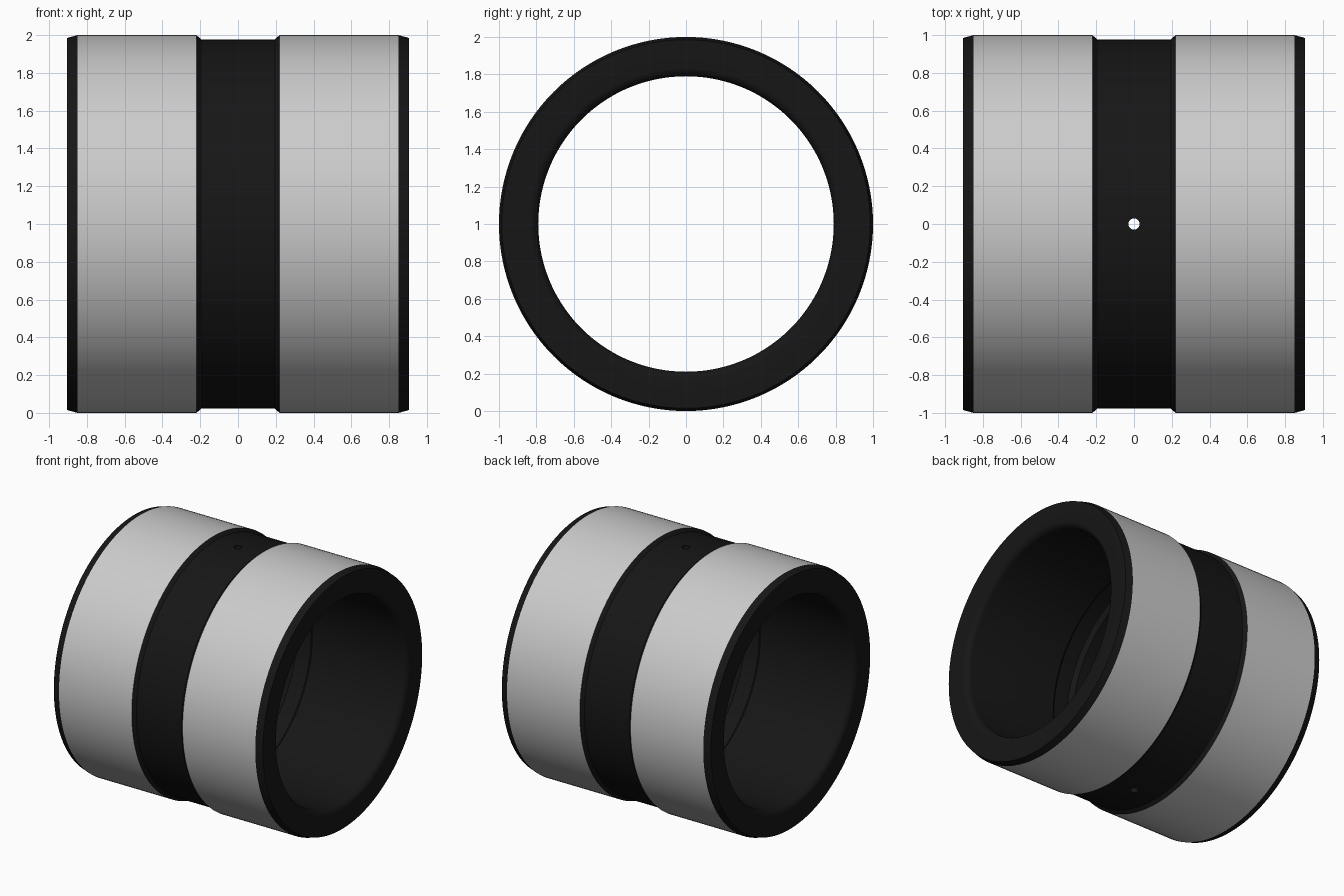
import bpy, bmesh, math

if "Cube" in bpy.data.objects:
    bpy.data.objects.remove(bpy.data.objects["Cube"])

SEG = 128
black = bpy.data.materials.new("black_finish")
black.diffuse_color = (0.008, 0.008, 0.008, 1)
black.use_nodes = True
black.node_tree.nodes["Principled BSDF"].inputs["Base Color"].default_value = black.diffuse_color

# Half profile (x, radius, is_black for the strip that follows), centre to end to bore
lead = [(0.905 - 0.06 * (1 - math.cos(a)), 0.84 - 0.05 * math.sin(a), 1)
        for a in (math.radians(15 * i) for i in range(7))]
lead = [(0.905 - 0.05 * (1 - math.cos(math.radians(15 * i))),
         0.84 - 0.05 * math.sin(math.radians(15 * i)), 1) for i in range(7)]
half = [(0.195, 0.978, 1), (0.22, 1.0, 0), (0.85, 1.0, 1), (0.905, 0.985, 1)]
half += lead + [(0.09, 0.79, 1), (0.06, 0.82, 1)]

# Mirror the half profile into a closed loop
left = [(-x, r) for x, r, _ in reversed(half)]
loop = [(x, r) for x, r, _ in half] + left
flags = [f for _, _, f in half]
flags += list(reversed(flags[:-1])) + [1]

# Revolve around the x axis
bm = bmesh.new()
rings = [[bm.verts.new((x, r * math.cos(2 * math.pi * k / SEG),
                        1 + r * math.sin(2 * math.pi * k / SEG)))
          for k in range(SEG)] for x, r in loop]
for i, ring in enumerate(rings):
    nxt = rings[(i + 1) % len(rings)]
    for k in range(SEG):
        j = (k + 1) % SEG
        f = bm.faces.new((ring[k], ring[j], nxt[j], nxt[k]))
        f.material_index = flags[i]
bmesh.ops.recalc_face_normals(bm, faces=bm.faces)
mesh = bpy.data.meshes.new("bushing_sleeve")
bm.to_mesh(mesh)
bm.free()
sleeve = bpy.data.objects.new("bushing_sleeve", mesh)
bpy.context.collection.objects.link(sleeve)
mesh.materials.append(None)
mesh.materials.append(black)

# Vertical oil hole through the top and bottom walls
bpy.ops.mesh.primitive_cylinder_add(vertices=24, radius=0.03, depth=2.4, location=(0, 0, 1))
cutter = bpy.context.object
cutter.name = "oil_hole_cutter"
cutter.data.materials.append(None)
cutter.data.materials.append(black)
for p in cutter.data.polygons:
    p.material_index = 1
cutter.hide_render = True

bpy.ops.object.select_all(action='DESELECT')
bpy.context.view_layer.objects.active = sleeve
sleeve.select_set(True)
mod = sleeve.modifiers.new("oil_holes", 'BOOLEAN')
mod.operation = 'DIFFERENCE'
mod.solver = 'EXACT'
mod.object = cutter
bpy.ops.object.modifier_apply(modifier=mod.name)
bpy.data.objects.remove(cutter)
bpy.ops.object.shade_smooth_by_angle(angle=math.radians(12))
